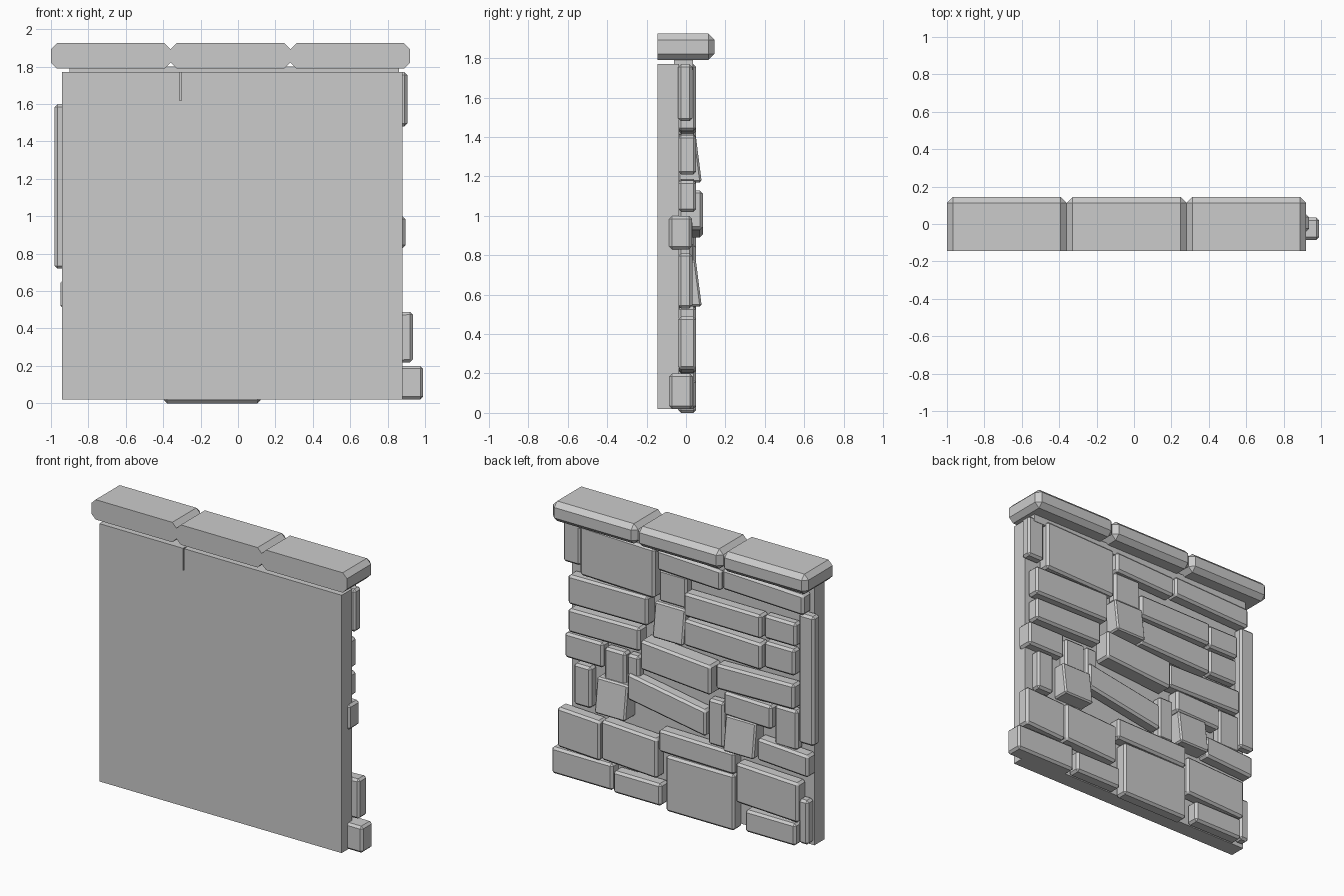
import bpy, bmesh, random
from mathutils import Vector

if "Cube" in bpy.data.objects:
    bpy.data.objects.remove(bpy.data.objects["Cube"])

random.seed(4)


def block(name, x0, x1, y0, y1, z0, z1, bevel=0.0, slope=0.0, lean=0.0, keep_front=False):
    """Chamfered block. slope shifts the -x end in z; lean pulls the top of the back face in."""
    bm = bmesh.new()
    bmesh.ops.create_cube(bm, size=1)
    for v in bm.verts:
        left, back, top = v.co.x < 0, v.co.y > 0, v.co.z > 0
        v.co = Vector((x0 if left else x1, y1 if back else y0, z1 if top else z0))
        if left:
            v.co.z += slope
        if back and top:
            v.co.y -= lean
    if bevel:
        edges = [e for e in bm.edges
                 if not (keep_front and all(abs(v.co.y - y0) < 1e-5 for v in e.verts))]
        bmesh.ops.bevel(bm, geom=edges, offset=bevel, offset_type='OFFSET',
                        segments=1, profile=0.5, affect='EDGES')
    bmesh.ops.recalc_face_normals(bm, faces=bm.faces)
    mesh = bpy.data.meshes.new(name)
    bm.to_mesh(mesh)
    bm.free()
    ob = bpy.data.objects.new(name, mesh)
    bpy.context.collection.objects.link(ob)
    return ob


# Plain backing slab with a thin crack near its top
slab = block("backing_slab", -0.94, 0.88, -0.145, -0.035, 0.02, 1.77)
crack = block("crack_cutter", -0.312, -0.303, -0.2, -0.12, 1.62, 1.8)
crack.hide_render = crack.hide_viewport = True
cut = slab.modifiers.new("crack", 'BOOLEAN')
cut.operation = 'DIFFERENCE'
cut.object = crack

# Coping: three chamfered stones, flat on the front, on a mortar bed
for i in range(3):
    block(f"coping_stone_{i + 1}", -1 + 0.64 * i, -0.36 + 0.64 * i, -0.145, 0.145,
          1.79, 1.925, 0.032, keep_front=True)
block("coping_bed", -0.9, 0.86, -0.06, 0.035, 1.74, 1.8)


# Facing stones: a run shares one height and is split at its joints;
# long stones stand proud of short ones and sit slightly out of level
def run(name, z0, z1, *joints):
    for i, (right, left) in enumerate(zip(joints, joints[1:])):
        long_stone = right - left > 0.3
        slope = random.uniform(-0.025, 0.015) if long_stone and z0 > 0.1 else 0
        block(f"{name}_stone_{i + 1}", left + 0.005, right - 0.005, -0.04,
              0.052 if long_stone else 0.032, z0, z1, 0.015, slope)


# Foot of the wall
run("foot_middle", 0, 0.38, 0.125, -0.4)
run("foot_left", 0.02, 0.17, 0.52, 0.15)
run("foot_right", 0.02, 0.17, -0.47, -0.86)
run("foot_end", 0.04, 0.34, -0.86, -0.94)

# Lower courses
run("lower_left", 0.22, 0.49, 0.94, 0.61, 0.18)
run("lower_middle", 0.39, 0.54, 0.18, -0.4)
run("lower_right", 0.2, 0.47, -0.4, -0.88)
run("lower_end", 0.53, 0.68, -0.56, -0.955)

# Middle courses
run("upright_left", 0.53, 0.81, 0.83, 0.69)
run("filler", 0.76, 0.98, 0.6, 0.43, 0.33)
run("upright_middle", 0.53, 0.84, -0.18, -0.31)
run("middle_inset", 0.77, 0.93, -0.31, -0.68)
run("upright_right", 0.66, 0.93, -0.68, -0.86)
run("middle_right", 0.93, 1.1, -0.25, -0.85)

# Upper courses
run("upper_left", 1.02, 1.18, 0.86, 0.31)
run("high_left", 1.21, 1.41, 0.86, 0.25)
run("upper_right", 1.16, 1.34, -0.01, -0.6, -0.84)
run("high_right", 1.36, 1.52, -0.01, -0.6, -0.85)
run("tall_end", 0.72, 1.6, -0.86, -0.985)

# Stones under the coping
run("top_end", 1.48, 1.77, 0.91, 0.77)
run("top_large", 1.43, 1.77, 0.77, 0.2)
run("top_small", 1.4, 1.62, 0.19, -0.03)
run("top_band", 1.62, 1.76, 0.19, -0.3, -0.92)

# Single odd stones: two overhanging the slab's side, one proud, one sloping
block("foot_corner_stone", 0.53, 0.99, -0.085, 0.035, 0.02, 0.2, 0.015)
block("side_stone", 0.605, 0.895, -0.085, 0.03, 0.83, 1.0, 0.015)
block("proud_stone", -0.24, 0.29, -0.04, 0.085, 0.93, 1.13, 0.015, -0.04)
block("sloping_stone", -0.18, 0.41, -0.04, 0.05, 0.68, 0.86, 0.015, -0.1)

# Wedge stones leaning out at the bottom
for i, (x, z) in enumerate([(-0.445, 0.54), (0.52, 0.54), (0.085, 1.17)]):
    block(f"wedge_stone_{i + 1}", x - 0.115, x + 0.115, -0.04, 0.08, z, z + 0.235, 0.01, 0, 0.03)
